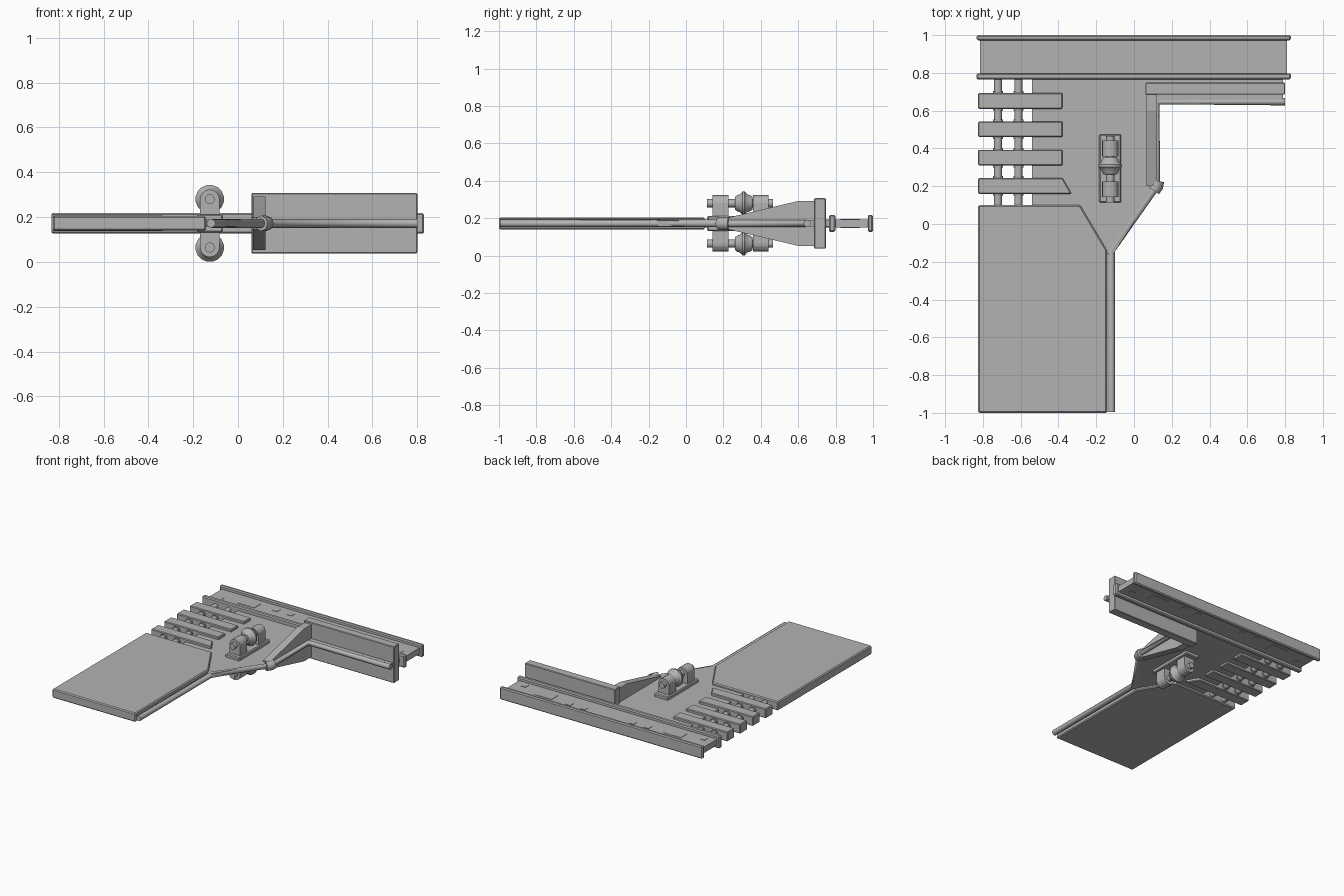
import bpy, bmesh, math
from mathutils import Vector

if "Cube" in bpy.data.objects:
    bpy.data.objects.remove(bpy.data.objects["Cube"], do_unlink=True)

MID = 0.172  # height of the horizontal symmetry plane

grey = bpy.data.materials.new("plain grey")
grey.use_nodes = True
grey.diffuse_color = (0.45, 0.45, 0.45, 1)
grey.node_tree.nodes["Principled BSDF"].inputs["Base Color"].default_value = (0.45, 0.45, 0.45, 1)


def finish(name, bm, bevel=0, smooth=False):
    bmesh.ops.recalc_face_normals(bm, faces=bm.faces)
    mesh = bpy.data.meshes.new(name)
    bm.to_mesh(mesh)
    bm.free()
    ob = bpy.data.objects.new(name, mesh)
    bpy.context.collection.objects.link(ob)
    mesh.materials.append(grey)
    if bevel:
        mod = ob.modifiers.new("Bevel", "BEVEL")
        mod.width = bevel
        mod.segments = 1
    if smooth:
        bpy.ops.object.select_all(action="DESELECT")
        ob.select_set(True)
        bpy.context.view_layer.objects.active = ob
        bpy.ops.object.shade_smooth_by_angle(angle=math.radians(40))
    return ob


def prism(name, points, start, depth, bevel=0):
    """Extrude a closed loop of 3D points along a vector."""
    bm = bmesh.new()
    face = bm.faces.new([bm.verts.new(Vector(p) + Vector(start)) for p in points])
    new = bmesh.ops.extrude_face_region(bm, geom=[face])["geom"]
    bmesh.ops.translate(bm, vec=depth, verts=[v for v in new if isinstance(v, bmesh.types.BMVert)])
    return finish(name, bm, bevel)


def slab(name, outline, half, bevel=0):
    """Flat outline in plan, centred on the symmetry plane."""
    return prism(name, [(x, y, 0) for x, y in outline], (0, 0, MID - half), (0, 0, 2 * half), bevel)


def box(name, x0, x1, y0, y1, half, bevel=0):
    return slab(name, [(x0, y0), (x1, y0), (x1, y1), (x0, y1)], half, bevel)


def lathe(name, profile, origin, steps=16):
    """Turn (radius, y) pairs around an axis parallel to y."""
    bm = bmesh.new()
    rings = []
    for r, y in profile:
        rings.append([bm.verts.new(Vector(origin) + Vector((
            r * math.cos(2 * math.pi * (i + 0.5) / steps), y,
            r * math.sin(2 * math.pi * (i + 0.5) / steps)))) for i in range(steps)])
    for a, b in zip(rings, rings[1:]):
        for i in range(steps):
            j = (i + 1) % steps
            bm.faces.new((a[i], a[j], b[j], b[i]))
    bm.faces.new(rings[0])
    bm.faces.new(rings[-1])
    return finish(name, bm, smooth=steps > 8)


def tube(name, path, radius):
    curve = bpy.data.curves.new(name, "CURVE")
    curve.dimensions = "3D"
    curve.bevel_depth = radius
    curve.bevel_resolution = 2
    curve.use_fill_caps = True
    spline = curve.splines.new("POLY")
    spline.points.add(len(path) - 1)
    for p, (x, y) in zip(spline.points, path):
        p.co = (x, y, MID, 1)
    curve.materials.append(grey)
    ob = bpy.data.objects.new(name, curve)
    bpy.context.collection.objects.link(ob)


# Broad blade and the thin web plate behind it
slab("blade", [(-0.825, -1), (-0.143, -1), (-0.143, -0.14), (-0.285, 0.1), (-0.825, 0.1)], 0.033, 0.007)
slab("web_plate", [(-0.54, 0.05), (-0.25, 0.0), (-0.14, -0.16), (-0.11, -0.16), (0.12, 0.2),
                   (0.12, 0.645), (0.79, 0.645), (0.79, 0.78), (-0.54, 0.78)], 0.016)

# Rounded edge rail with a thick elbow
tube("edge_rail", [(0.8, 0.648), (0.12, 0.648), (0.12, 0.2), (-0.12, -0.14), (-0.12, -0.995)], 0.02)
tube("rail_elbow", [(0.125, 0.228), (0.12, 0.2), (0.104, 0.178)], 0.035)

# I-beam along the back
box("beam_web", -0.815, 0.81, 0.78, 0.98, 0.022)
for label, y0, y1 in (("front", 0.765, 0.798), ("back", 0.972, 1.0)):
    box("beam_flange_" + label, -0.833, 0.83, y0, y1, 0.046, 0.007)

# Thin cover plates on both faces of the beam web
covers = [(0.53, 0.887, 0.07, 0.037), (0.26, 0.91, 0.02, 0.02),
          (0.735, 0.845, 0.02, 0.02)]
covers.insert(2, (0.26 + 0.0, 0.91, 0.0, 0.0))
covers.pop(2)
for side in (-1, 1):
    for x, y, w, d in covers:
        offsets = (-0.06, 0.06) if x < 0.3 else (0,)
        for dx in offsets:
            cx = side * (x + dx) - 0.003
            box("beam_cover", cx - w, cx + w, y - d, y + d, 0.0245)

# Upright wall with inset front and sloped gusset
box("wall", 0.06, 0.8, 0.685, 0.748, 0.135, 0.004)
prism("wall_gusset", [(0, 0.2, -0.025), (0, 0.6, -0.12), (0, 0.7, -0.12), (0, 0.7, 0.12),
                      (0, 0.6, 0.12), (0, 0.2, 0.025)], (0.067, 0, MID), (0.055, 0, 0))

# Grille of bars on two rods
for i in range(4):
    y = 0.16 + 0.15 * i
    right = -0.33 if i == 0 else -0.378
    slab("grille_bar", [(-0.825, y), (right, y), (-0.378, y + 0.083), (-0.825, y + 0.083)], 0.035, 0.005)
for x in (-0.72, -0.612):
    lathe("grille_rod", [(0.021, 0.08), (0.021, 0.78)], (x, 0, MID))
    for i in range(4):
        for y in (0.15 + 0.15 * i, 0.243 + 0.15 * i):
            lathe("rod_collar", [(0.027, y), (0.027, y + 0.01)], (x, 0, MID))

# Roller assembly, repeated above and below
RX = -0.126
box("roller_base", RX - 0.058, RX + 0.058, 0.113, 0.475, 0.04, 0.006)
for side, label in ((1, "upper"), (-1, "lower")):
    axis = (RX, 0, MID + side * 0.108)
    lathe(label + "_axle", [(0.022, 0.113), (0.022, 0.465)], axis)
    lathe(label + "_roller", [(0.035, 0.262), (0.045, 0.275), (0.048, 0.287), (0.064, 0.302),
                              (0.064, 0.314), (0.048, 0.328), (0.045, 0.341), (0.035, 0.355)], axis)
    arch = [(0.043 * math.cos(a * math.pi / 8), 0, side * (0.108 + 0.043 * math.sin(a * math.pi / 8)))
            for a in range(9)]
    arch += [(-0.043, 0, side * 0.03), (0.043, 0, side * 0.03)]
    for y in (0.142, 0.357):
        prism(label + "_bearing_block", arch, (RX, y, MID), (0, 0.084, 0))
